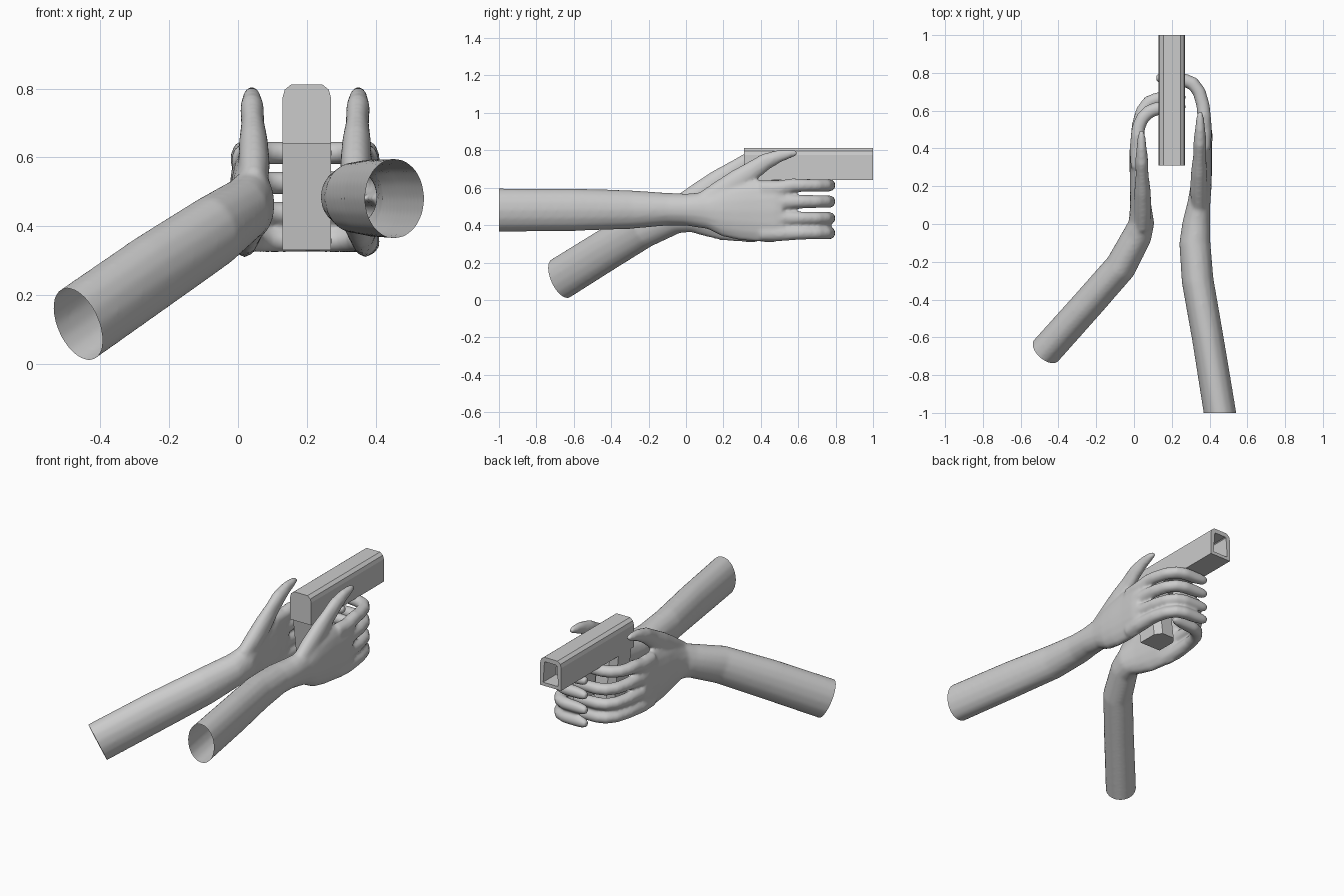
import bpy, bmesh
from math import cos, sin, pi
from mathutils import Vector

if "Cube" in bpy.data.objects:
    bpy.data.objects.remove(bpy.data.objects["Cube"])


def tube(bm, path):
    """Closed elliptical loft through (x, y, z, half_width, half_height) stations."""
    pts = [Vector(p[:3]) for p in path]
    rings, n = [], 16
    for i, p in enumerate(pts):
        d = (pts[min(i + 1, len(pts) - 1)] - pts[max(i - 1, 0)]).normalized()
        side = d.cross(Vector((0, 0, 1))).normalized()
        up = side.cross(d)
        rings.append([bm.verts.new(p + side * path[i][3] * cos(2 * pi * k / n)
                                   + up * path[i][4] * sin(2 * pi * k / n)) for k in range(n)])
    faces = [bm.faces.new(rings[0]), bm.faces.new(rings[-1])]
    for a, b in zip(rings, rings[1:]):
        for k in range(n):
            faces.append(bm.faces.new((a[k], a[(k + 1) % n], b[(k + 1) % n], b[k])))
    bmesh.ops.recalc_face_normals(bm, faces=faces)


def make_object(name, bm):
    me = bpy.data.meshes.new(name)
    bm.to_mesh(me)
    bm.free()
    ob = bpy.data.objects.new(name, me)
    bpy.context.collection.objects.link(ob)
    return ob


def arm(name, forearm, palm, place, cut_at, cut_dir, index_pull):
    bm = bmesh.new()
    # forearm running into the palm
    tube(bm, forearm + [place(p) for p in palm])
    # four curled fingers
    for i, (z0, z) in enumerate([(.596, .613), (.522, .526), (.438, .437), (.356, .357)]):
        pull = index_pull if i == 0 else 0
        tube(bm, [place(p) for p in [
            (.370, .40, z0, .038, .042), (.374, .50, z0, .039, .043),
            (.371, .57, z, .037, .038), (.365, .63 - pull * .3, z, .036, .035),
            (.345, .70 - pull * .8, z, .036, .034), (.310, .745 - pull, z, .037, .034),
            (.265, .762 - pull, z, .037, .034), (.19, .766 - pull, z, .034, .033),
            (.14, .772 - pull, z, .028, .028), (.117, .777 - pull, z, .017, .018)]])
    # raised thumb
    tube(bm, [place(p) for p in [
        (.345, .08, .52, .04, .05), (.343, .18, .575, .046, .062),
        (.345, .28, .64, .043, .062), (.347, .36, .695, .034, .052),
        (.349, .43, .742, .035, .045), (.350, .50, .770, .028, .034),
        (.350, .56, .783, .021, .024), (.350, .595, .786, .014, .013)]])
    ob = make_object(name, bm)
    # fuse the parts into one skin
    rm = ob.modifiers.new("fuse", 'REMESH')
    rm.mode = 'VOXEL'
    rm.voxel_size = .010
    sm = ob.modifiers.new("soften", 'SMOOTH')
    sm.factor = .5
    sm.iterations = 8
    dg = bpy.context.evaluated_depsgraph_get()
    me = bpy.data.meshes.new_from_object(ob.evaluated_get(dg))
    ob.modifiers.clear()
    # open elbow end
    bm = bmesh.new()
    bm.from_mesh(me)
    bmesh.ops.bisect_plane(bm, geom=bm.verts[:] + bm.edges[:] + bm.faces[:],
                           plane_co=cut_at, plane_no=cut_dir, clear_outer=True)
    for f in bm.faces:
        f.smooth = True
    bm.to_mesh(ob.data)
    bm.free()
    return ob


PALM = [(.345, .12, .478, .060, .100), (.355, .20, .475, .056, .138),
        (.360, .28, .475, .053, .155), (.364, .38, .475, .049, .167),
        (.373, .48, .475, .043, .167), (.375, .52, .475, .034, .155)]

arm("right_arm",
    [(.470, -1.1, .48, .086, .117), (.455, -1.0, .48, .086, .117),
     (.390, -.60, .482, .084, .114), (.337, -.30, .483, .085, .104),
     (.322, -.10, .485, .083, .088), (.330, 0, .483, .075, .086)],
    PALM, lambda p: p, (0, -1, 0), (0, -1, 0), 0)

arm("left_arm",
    [(-.545, -.76, .06, .086, .117), (-.465, -.67, .115, .086, .117),
     (-.250, -.43, .265, .085, .115), (-.070, -.225, .385, .084, .108),
     (.018, -.06, .448, .078, .095), (.040, .01, .465, .068, .105)],
    PALM[1:], lambda p: (.39 - p[0], p[1] - .1) + p[2:],
    (-.465, -.67, .115), (-.602, -.678, -.42), .05)

# slide: bevelled profile swept along y, with a recessed muzzle
bm = bmesh.new()
half = [(.070, .64), (.070, .775), (.064, .797), (.045, .812)]
profile = half + [(-x, z) for x, z in reversed(half)]
back = bm.faces.new([bm.verts.new((.2 + x, .31, z)) for x, z in profile])
out = bmesh.ops.extrude_face_region(bm, geom=[back])
bmesh.ops.translate(bm, vec=(0, .69, 0),
                    verts=[v for v in out["geom"] if isinstance(v, bmesh.types.BMVert)])
bm.faces.ensure_lookup_table()
if not any(len(f.verts) == 8 and f.calc_center_median().y < .4 for f in bm.faces):
    bm.faces.new([v for v in bm.verts if v.co.y < .4])
bmesh.ops.recalc_face_normals(bm, faces=bm.faces[:])
front = [f for f in bm.faces if f.calc_center_median().y > .99]
bmesh.ops.inset_region(bm, faces=front, thickness=.028)
front = max((f for f in bm.faces if len(f.verts) == 8), key=lambda f: f.calc_center_median().y)
hole = bmesh.ops.extrude_face_region(bm, geom=[front])
bmesh.ops.translate(bm, vec=(0, -.12, 0),
                    verts=[v for v in hole["geom"] if isinstance(v, bmesh.types.BMVert)])
if front.is_valid:
    bmesh.ops.delete(bm, geom=[front], context='FACES_ONLY')
make_object("slide", bm)

# grip: slightly raked block with bevelled front corners
bm = bmesh.new()
loops = []
for z, y in [(.33, .38), (.65, .335)]:
    loops.append([bm.verts.new((.2 + x, y + d, z)) for x, d in
                  [(-.07, 0), (.07, 0), (.07, .12), (.04, .16), (-.04, .16), (-.07, .12)]])
bm.faces.new(loops[0])
bm.faces.new(loops[1])
for k in range(6):
    j = (k + 1) % 6
    bm.faces.new((loops[0][k], loops[0][j], loops[1][j], loops[1][k]))
bmesh.ops.recalc_face_normals(bm, faces=bm.faces[:])
make_object("grip", bm)
